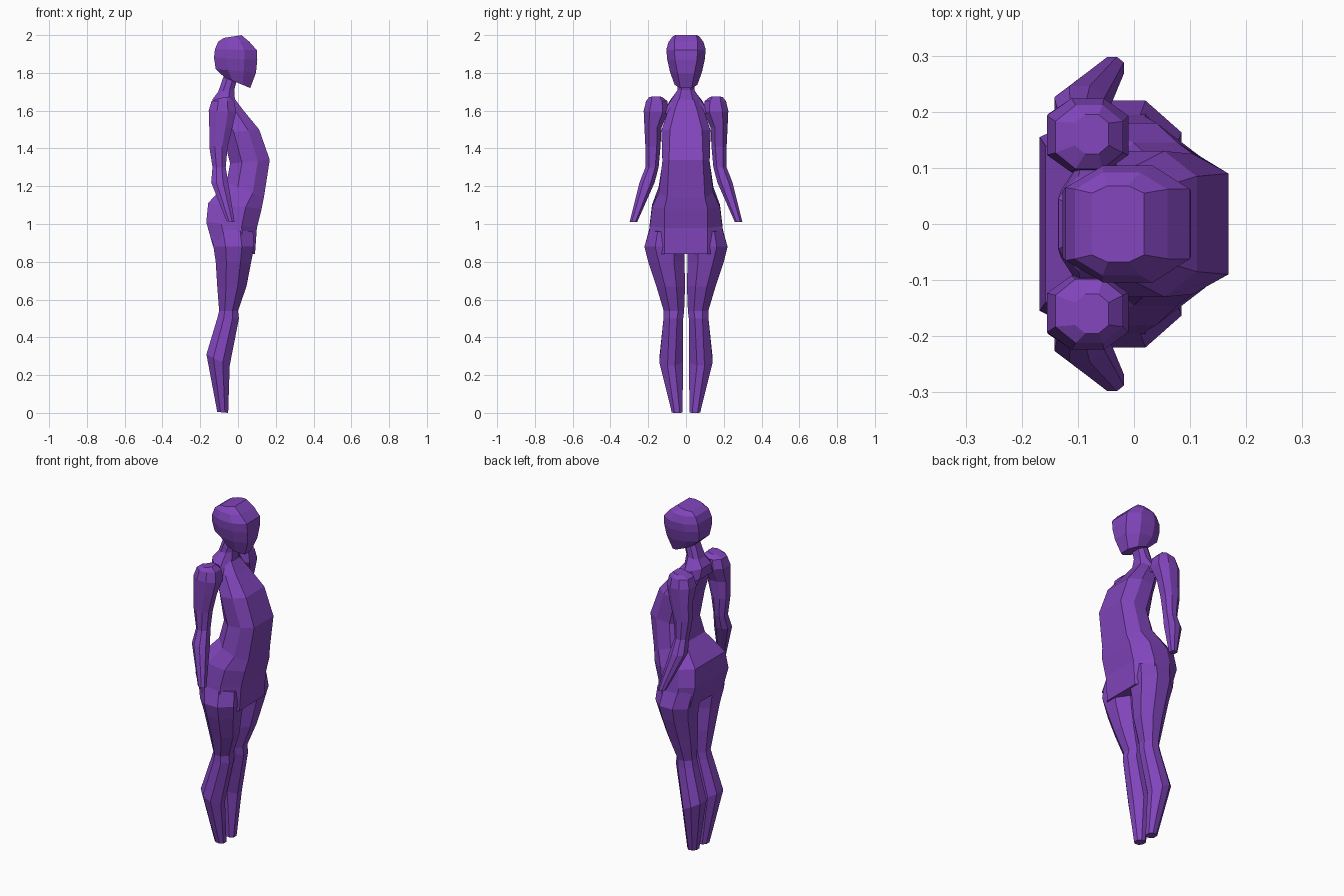
import bpy, bmesh

mat = bpy.data.materials.new("purple")
mat.diffuse_color = (0.22, 0.06, 0.5, 1)


def loft(name, rings, mirror=False):
    """Skin octagonal rings: (z front, z back, x back, x front, y centre,
    half width, front flat half width, back flat half width)."""
    bm = bmesh.new()
    loops = []
    for zf, zb, xb, xf, yc, w, wf, wb in rings:
        d = xf - xb
        pts = [(xf, wf), (xf - 0.3 * d, w), (xb + 0.3 * d, w), (xb, wb)]
        pts += [(x, -y) for x, y in reversed(pts)]
        loops.append([bm.verts.new((x, yc + y, zb + (zf - zb) * (x - xb) / d))
                      for x, y in pts])
    for a, b in zip(loops, loops[1:]):
        for i in range(8):
            j = (i + 1) % 8
            bm.faces.new((a[i], a[j], b[j], b[i]))
    bm.faces.new(loops[0])
    bm.faces.new(loops[-1])
    bmesh.ops.recalc_face_normals(bm, faces=bm.faces)
    me = bpy.data.meshes.new(name)
    bm.to_mesh(me)
    bm.free()
    me.materials.append(mat)
    ob = bpy.data.objects.new(name, me)
    bpy.context.collection.objects.link(ob)
    if mirror:
        mod = ob.modifiers.new("Mirror", "MIRROR")
        mod.use_axis = (False, True, False)
        mod.use_mirror_merge = False


# Head, chin tipped forward
loft("head", [
    (1.72, 1.775, -0.07, 0.065, 0, 0.06, 0.03, 0.035),
    (1.80, 1.82, -0.118, 0.095, 0, 0.085, 0.045, 0.05),
    (1.87, 1.88, -0.127, 0.102, 0, 0.1, 0.058, 0.06),
    (1.92, 1.925, -0.122, 0.1, 0, 0.104, 0.062, 0.065),
    (1.965, 1.965, -0.105, 0.06, 0, 0.092, 0.062, 0.062),
    (2.0, 1.985, -0.075, 0.018, 0, 0.068, 0.055, 0.055)])

# Neck, sloping back into the shoulders
loft("neck", [
    (1.58, 1.6, -0.13, 0.0, 0, 0.12, 0.05, 0.06),
    (1.64, 1.66, -0.135, -0.015, 0, 0.085, 0.04, 0.045),
    (1.71, 1.70, -0.105, -0.02, 0, 0.046, 0.025, 0.03),
    (1.80, 1.80, -0.07, 0.005, 0, 0.038, 0.022, 0.022)])

# Torso with chest, waist, hips and front flap
loft("torso", [
    (1.66, 1.66, -0.13, -0.015, 0, 0.06, 0.04, 0.04),
    (1.60, 1.60, -0.12, 0.03, 0, 0.095, 0.06, 0.05),
    (1.50, 1.48, -0.08, 0.112, 0, 0.13, 0.085, 0.06),
    (1.34, 1.32, -0.042, 0.168, 0, 0.125, 0.09, 0.07),
    (1.14, 1.22, -0.06, 0.137, 0, 0.145, 0.1, 0.09),
    (1.08, 1.11, -0.158, 0.125, 0, 0.18, 0.115, 0.14),
    (0.98, 1.01, -0.168, 0.1, 0, 0.192, 0.115, 0.155),
    (0.84, 0.88, -0.132, 0.09, 0, 0.205, 0.115, 0.15)])

# Arms hanging behind the body
loft("arm", [
    (1.675, 1.665, -0.105, -0.045, 0.16, 0.035, 0.02, 0.02),
    (1.65, 1.65, -0.14, -0.02, 0.155, 0.057, 0.028, 0.028),
    (1.595, 1.60, -0.155, -0.01, 0.158, 0.066, 0.035, 0.035),
    (1.51, 1.51, -0.152, -0.03, 0.175, 0.045, 0.022, 0.022),
    (1.41, 1.41, -0.152, -0.055, 0.175, 0.04, 0.02, 0.02),
    (1.30, 1.30, -0.135, -0.065, 0.18, 0.035, 0.017, 0.017),
    (1.22, 1.22, -0.142, -0.052, 0.206, 0.04, 0.02, 0.02),
    (1.01, 1.015, -0.06, -0.018, 0.278, 0.02, 0.01, 0.01)], mirror=True)

# Tapered legs with full calves
loft("leg", [
    (0.96, 0.98, -0.15, 0.08, 0.1, 0.094, 0.05, 0.055),
    (0.88, 0.88, -0.13, 0.085, 0.113, 0.107, 0.05, 0.055),
    (0.80, 0.80, -0.118, 0.07, 0.104, 0.096, 0.04, 0.045),
    (0.67, 0.67, -0.11, 0.045, 0.081, 0.076, 0.03, 0.035),
    (0.54, 0.54, -0.1, 0.0, 0.064, 0.054, 0.022, 0.022),
    (0.50, 0.50, -0.11, 0.005, 0.067, 0.052, 0.02, 0.025),
    (0.25, 0.31, -0.167, -0.044, 0.078, 0.063, 0.02, 0.03),
    (0.0, 0.005, -0.11, -0.052, 0.047, 0.028, 0.014, 0.014)], mirror=True)
